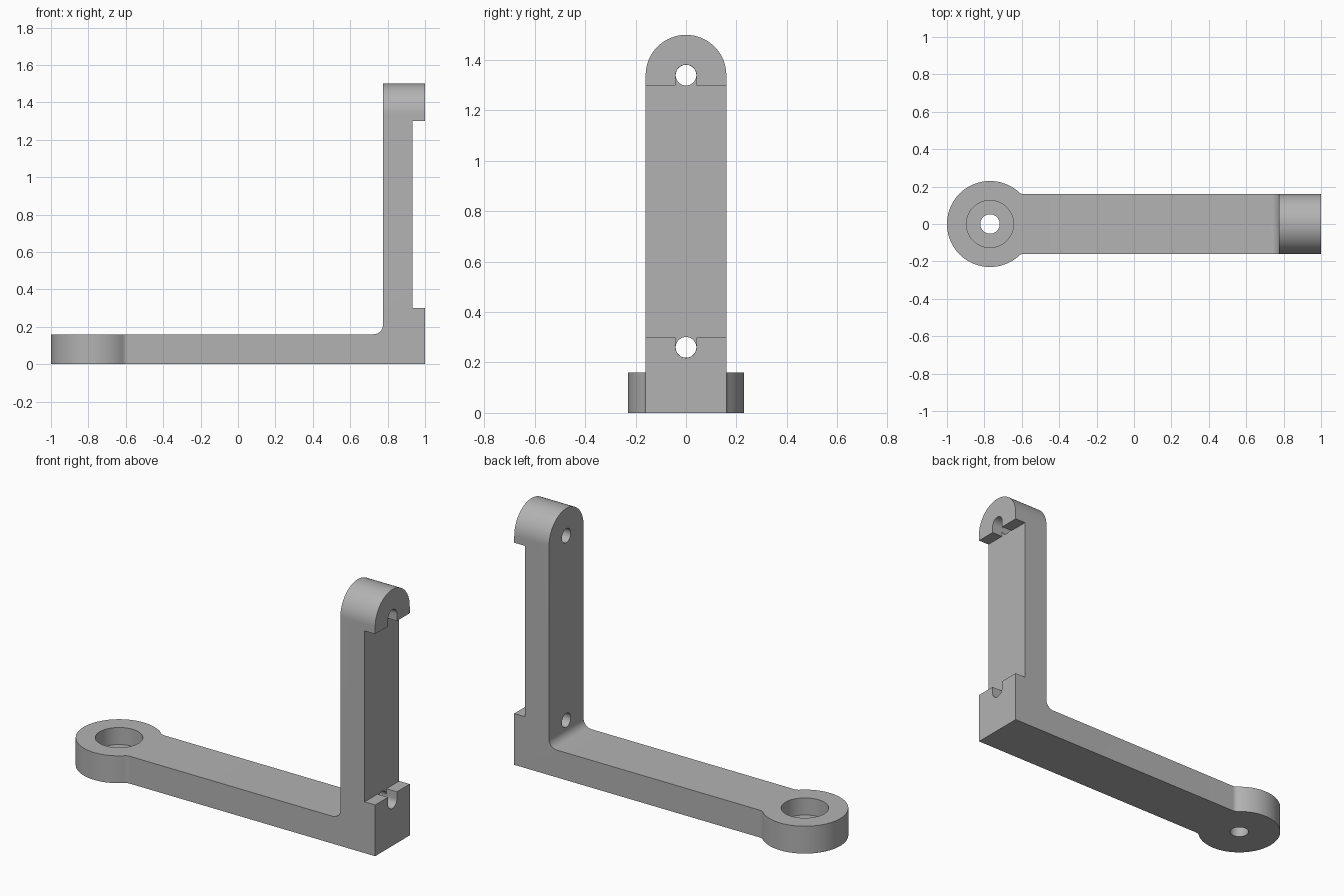
import bpy, bmesh
from math import sin, cos, pi, sqrt, atan2, radians
from mathutils import Vector

if "Cube" in bpy.data.objects:
    bpy.data.objects.remove(bpy.data.objects["Cube"], do_unlink=True)

THICK, HALF, TOP = 0.16, 0.16, 1.5       # arm thickness, half width, height
INNER, RECESS = 0.775, 0.932             # upright inner face, recess face
EYE_X, EYE_R = -0.77, 0.23               # round eye at the arm's end
HOLE_R = 0.041
AXES = {"x": lambda u, v, w: (w, u, v),
        "y": lambda u, v, w: (u, w, v),
        "z": lambda u, v, w: (u, v, w)}


def arc(cu, cv, r, start, end, steps=24):
    angles = [start + (end - start) * i / steps for i in range(steps + 1)]
    return [(cu + r * cos(a), cv + r * sin(a)) for a in angles]


def prism(name, outline, axis, low, high):
    """Extrude a flat outline along an axis."""
    place = AXES[axis]
    bm = bmesh.new()
    face = bm.faces.new([bm.verts.new(place(u, v, low)) for u, v in outline])
    side = bmesh.ops.extrude_face_region(bm, geom=[face])["geom"]
    verts = [g for g in side if isinstance(g, bmesh.types.BMVert)]
    bmesh.ops.translate(bm, verts=verts, vec=Vector(place(0, 0, high - low)))
    bmesh.ops.recalc_face_normals(bm, faces=bm.faces)
    mesh = bpy.data.meshes.new(name)
    bm.to_mesh(mesh)
    bm.free()
    obj = bpy.data.objects.new(name, mesh)
    bpy.context.collection.objects.link(obj)
    return obj


def disc(cu, cv, r):
    return arc(cu, cv, r, 0, 2 * pi, 48)[:-1]


def combine(target, tool, operation):
    mod = target.modifiers.new("shape", "BOOLEAN")
    mod.operation, mod.solver, mod.object = operation, "EXACT", tool
    bpy.context.view_layer.objects.active = target
    bpy.ops.object.modifier_apply(modifier=mod.name)
    bpy.data.objects.remove(tool, do_unlink=True)


# Side profile: flat arm, filleted corner, upright with outer recess
fillet = 0.05
profile = [(-1.1, 0), (1, 0), (1, 0.3), (RECESS, 0.3), (RECESS, 1.3),
           (1, 1.3), (1, TOP), (INNER, TOP)]
profile += arc(INNER - fillet, THICK + fillet, fillet, 0, -pi / 2, 12)
profile += [(-1.1, THICK)]
bracket = prism("bracket", profile, "y", -0.3, 0.3)

# Plan outline: round eye blended into the straight arm
blend = 0.04
reach = sqrt((EYE_R + blend) ** 2 - (HALF + blend) ** 2)
angle = atan2(HALF + blend, reach)
plan = [(1.1, -HALF)]
plan += arc(EYE_X + reach, -HALF - blend, blend, pi / 2, pi - angle, 8)
plan += arc(EYE_X, 0, EYE_R, -angle, angle - 2 * pi, 72)[1:-1]
plan += arc(EYE_X + reach, HALF + blend, blend, pi + angle, 1.5 * pi, 8)
plan += [(1.1, HALF)]
combine(bracket, prism("plan", plan, "z", -0.1, 1.6), "INTERSECT")

# Rounded crown of the upright
crown = arc(0, TOP - HALF, HALF, 0, pi, 48)
crown += [(-0.3, TOP - HALF), (-0.3, 1.7), (0.3, 1.7), (0.3, TOP - HALF)]
combine(bracket, prism("crown", crown, "x", 0.6, 1.1), "DIFFERENCE")

# Counterbored hole in the eye
combine(bracket, prism("bore", disc(EYE_X, 0, 0.126), "z", 0.06, 0.3), "DIFFERENCE")
combine(bracket, prism("eye_hole", disc(EYE_X, 0, 0.052), "z", -0.1, 0.3), "DIFFERENCE")

# Bolt holes with slots opening into the recess
for z, way in ((0.26, 1), (1.34, -1)):
    r = HOLE_R + 0.0005
    slot = arc(0, z, r, 0, -way * pi) + [(-r, z + way * 0.06), (r, z + way * 0.06)]
    combine(bracket, prism("slot", slot, "x", RECESS, 1.1), "DIFFERENCE")
    combine(bracket, prism("bolt", disc(0, z, HOLE_R), "x", 0.6, 1.1), "DIFFERENCE")

# Plain grey finish
grey = bpy.data.materials.new("grey")
grey.use_nodes = True
colour = (0.45, 0.45, 0.45, 1)
grey.diffuse_color = colour
grey.node_tree.nodes["Principled BSDF"].inputs["Base Color"].default_value = colour
bracket.data.materials.clear()
bracket.data.materials.append(grey)

bpy.ops.object.select_all(action="DESELECT")
bracket.select_set(True)
bpy.context.view_layer.objects.active = bracket
bpy.ops.object.shade_smooth_by_angle(angle=radians(30))
